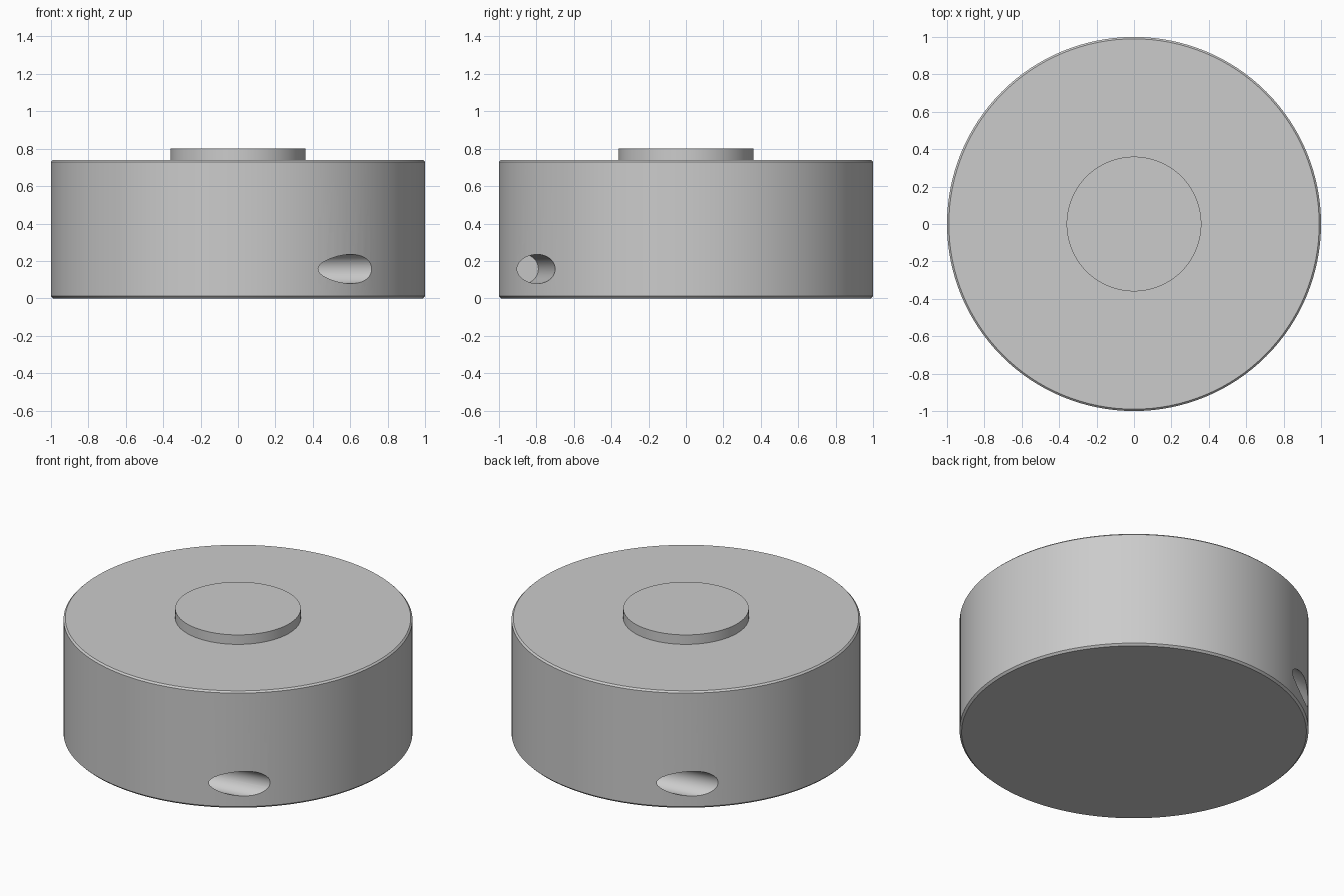
import bpy, bmesh, math
from mathutils import Vector, Matrix

if "Cube" in bpy.data.objects:
    bpy.data.objects.remove(bpy.data.objects["Cube"])

SEGMENTS = 128


def make_object(name, bm):
    bmesh.ops.recalc_face_normals(bm, faces=bm.faces)
    mesh = bpy.data.meshes.new(name)
    bm.to_mesh(mesh)
    bm.free()
    obj = bpy.data.objects.new(name, mesh)
    bpy.context.collection.objects.link(obj)
    return obj


def lathe(name, profile):
    """Closed solid of revolution about z from (radius, height) points."""
    bm = bmesh.new()
    rings = []
    for r, z in profile:
        rings.append([bm.verts.new((r * math.cos(a), r * math.sin(a), z))
                      for a in (2 * math.pi * i / SEGMENTS for i in range(SEGMENTS))])
    for low, high in zip(rings, rings[1:]):
        for i in range(SEGMENTS):
            j = (i + 1) % SEGMENTS
            bm.faces.new((low[i], low[j], high[j], high[i]))
    bm.faces.new(rings[0])
    bm.faces.new(rings[-1])
    return make_object(name, bm)


# Round body with chamfered rims and a raised centre boss
body = lathe("round_body", [(0.988, 0), (1, 0.012), (1, 0.73), (0.99, 0.74),
                            (0.36, 0.74), (0.36, 0.80)])

# Two flat-bottomed oblique bores, half a turn apart
angle = math.radians(9.2)
along = Vector((math.cos(angle), math.sin(angle), 0))
outward = Vector((math.sin(angle), -math.cos(angle), 0))
length = 1.2
centre = outward * 0.8825 + along * (0.03 + length / 2) + Vector((0, 0, 0.157))
for k in range(2):
    bm = bmesh.new()
    place = (Matrix.Rotation(math.pi * k, 4, 'Z') @ Matrix.Translation(centre)
             @ along.to_track_quat('Z', 'Y').to_matrix().to_4x4())
    bmesh.ops.create_cone(bm, cap_ends=True, segments=48, radius1=0.0778,
                          radius2=0.0778, depth=length, matrix=place)
    cutter = make_object(f"bore_cutter_{k + 1}", bm)
    cutter.hide_render = True
    cutter.hide_set(True)
    mod = body.modifiers.new(f"bore_{k + 1}", 'BOOLEAN')
    mod.operation = 'DIFFERENCE'
    mod.solver = 'EXACT'
    mod.object = cutter

# Bake the bores, then smooth the round walls
bpy.context.view_layer.objects.active = body
body.select_set(True)
for mod in list(body.modifiers):
    bpy.ops.object.modifier_apply(modifier=mod.name)
for obj in [o for o in bpy.data.objects if o.name.startswith("bore_cutter")]:
    bpy.data.objects.remove(obj)
bpy.ops.object.shade_smooth_by_angle(angle=math.radians(30))
